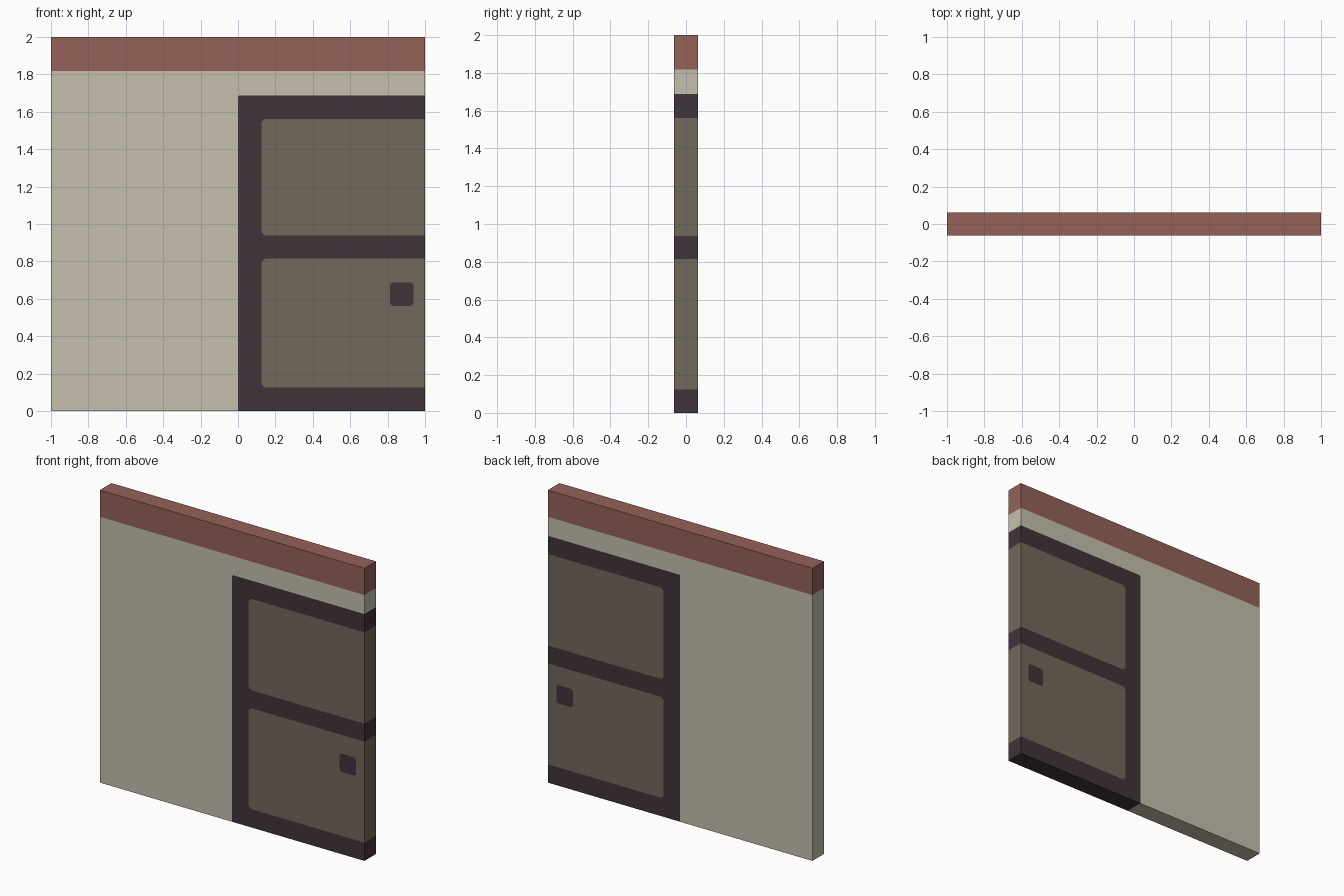
import bpy, bmesh, math
from mathutils import Vector

if "Cube" in bpy.data.objects:
    bpy.data.objects.remove(bpy.data.objects["Cube"])

T = 0.0625          # half thickness of the wall
BAND_Z = 1.8175     # lower edge of the red band
STEPS = 4           # chords per rounded corner


def material(name, hex_code):
    def lin(c):
        c /= 255
        return c / 12.92 if c <= 0.04045 else ((c + 0.055) / 1.055) ** 2.4
    m = bpy.data.materials.new(name)
    rgb = [lin(int(hex_code[i:i + 2], 16)) for i in (0, 2, 4)]
    m.diffuse_color = (*rgb, 1)
    m.use_nodes = True
    m.node_tree.nodes["Principled BSDF"].inputs["Base Color"].default_value = m.diffuse_color
    return m


# Painted rounded rectangles: x0, x1, z0, z1, radius, material index.
# Those reaching past the wall run off its edge.
DARK, PANEL = 2, 3
RECTS = [
    (0.0, 1.3, -0.3, 1.6875, 0.01, DARK),         # door frame
    (0.125, 1.3, 0.125, 0.815, 0.03, PANEL),      # lower panel
    (0.125, 1.3, 0.9375, 1.5625, 0.03, PANEL),    # upper panel
    (0.8125, 0.9375, 0.5625, 0.6875, 0.018, DARK),  # door handle
]


def inside(x, z, rect):
    x0, x1, z0, z1, r, _ = rect
    dx = max(x0 + r - x, x - x1 + r, 0)
    dz = max(z0 + r - z, z - z1 + r, 0)
    return math.hypot(dx, dz) < r * 0.9999


def cut(bm, faces, co, no):
    geom = set(faces)
    for f in faces:
        geom.update(f.edges)
        geom.update(f.verts)
    bmesh.ops.bisect_plane(bm, geom=list(geom), dist=1e-6, plane_co=co, plane_no=no)


# Wall slab
bm = bmesh.new()
bmesh.ops.create_cube(bm, size=1)
for v in bm.verts:
    v.co = Vector((v.co.x * 2, v.co.y * 2 * T, v.co.z * 2 + 1))

# Straight cuts along every colour border
xs, zs = set(), {BAND_Z}
for x0, x1, z0, z1, r, _ in RECTS:
    xs.update((x0, x0 + r, x1 - r, x1))
    zs.update((z0, z0 + r, z1 - r, z1))
for x in xs:
    if -1 < x < 1:
        cut(bm, bm.faces[:], (x, 0, 0), (1, 0, 0))
for z in zs:
    if 0 < z < 2:
        cut(bm, bm.faces[:], (0, 0, z), (0, 0, 1))

# Rounded corners: chords cut into the small corner cells
for x0, x1, z0, z1, r, _ in RECTS:
    for cx, sx in ((x0 + r, -1), (x1 - r, 1)):
        for cz, sz in ((z0 + r, -1), (z1 - r, 1)):
            for i in range(STEPS):
                a = (i + 0.5) / STEPS * math.pi / 2
                n = Vector((sx * math.cos(a), 0, sz * math.sin(a)))
                cell = []
                for f in bm.faces:
                    c = f.calc_center_median()
                    if (abs(f.normal.y) > 0.5 and 0 < (c.x - cx) * sx < r
                            and 0 < (c.z - cz) * sz < r):
                        cell.append(f)
                if cell:
                    d = r * math.cos(math.pi / 4 / STEPS)
                    cut(bm, cell, Vector((cx, 0, cz)) + n * d, n)

# Colour by position, the same on every side
for f in bm.faces:
    c = f.calc_center_median()
    f.material_index = 1 if c.z > BAND_Z else 0
    for rect in RECTS:
        if inside(c.x, c.z, rect):
            f.material_index = rect[5]

mesh = bpy.data.meshes.new("wall_with_door")
bm.to_mesh(mesh)
bm.free()
for name, code in (("cream plaster", "C5BFAD"), ("red band", "956259"),
                   ("dark frame", "40333A"), ("brown panel", "72685B")):
    mesh.materials.append(material(name, code))
wall = bpy.data.objects.new("wall_with_door", mesh)
bpy.context.collection.objects.link(wall)
